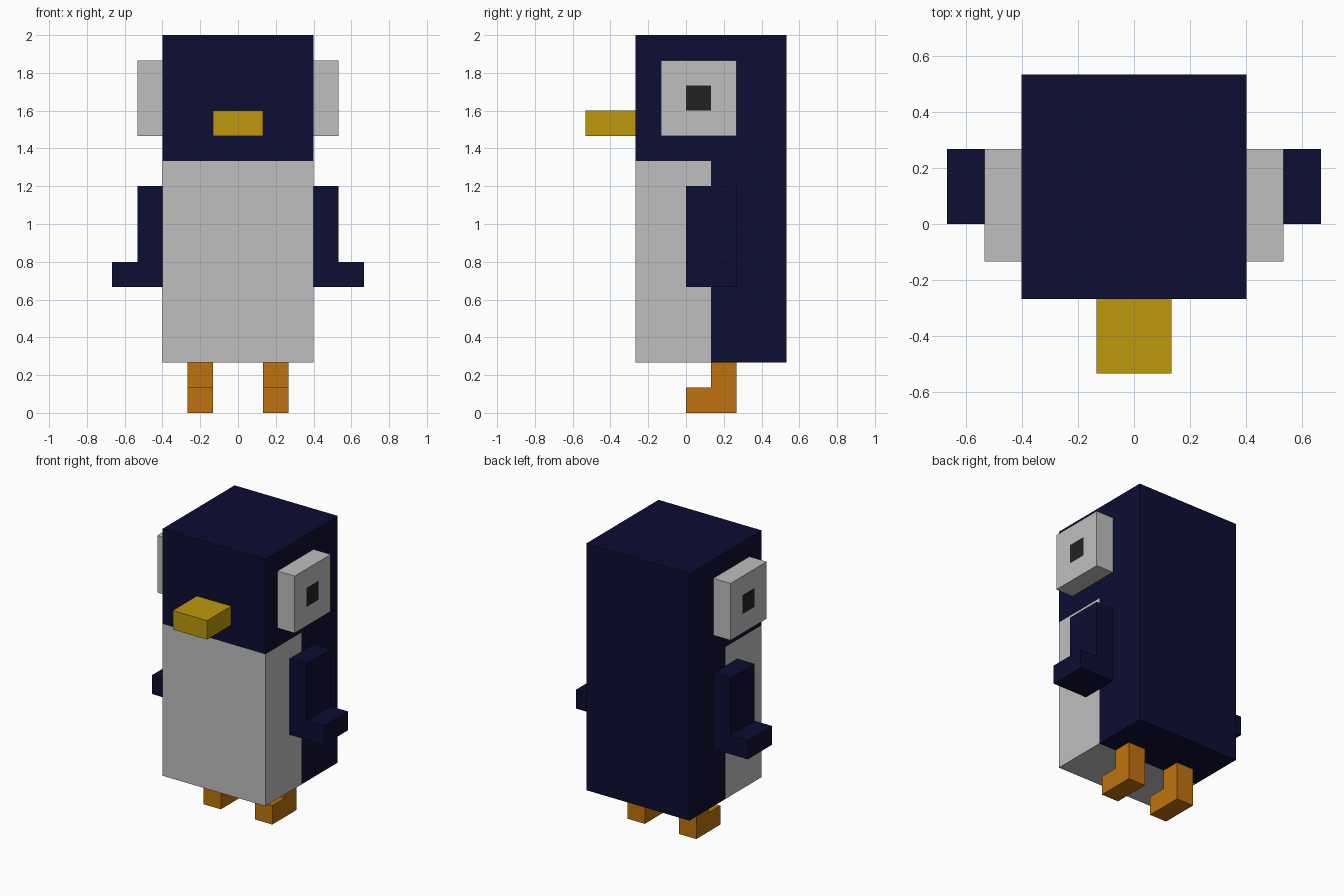
import bpy
import bmesh
from mathutils import Vector

cube = bpy.data.objects.get("Cube")
if cube:
    bpy.data.objects.remove(cube, do_unlink=True)

U = 2 / 15  # one block unit; all part sizes below are in blocks


def srgb(v):
    return v / 12.92 if v <= 0.04045 else ((v + 0.055) / 1.055) ** 2.4


def material(name, rgb):
    m = bpy.data.materials.new(name)
    m.use_nodes = True
    col = (*[srgb(c) for c in rgb], 1)
    m.diffuse_color = col
    m.node_tree.nodes["Principled BSDF"].inputs["Base Color"].default_value = col
    return m


navy = material("navy", (0.05, 0.05, 0.20))
white = material("soft_white", (0.75, 0.75, 0.75))
yellow = material("beak_yellow", (0.75, 0.60, 0.05))
orange = material("foot_orange", (0.75, 0.45, 0.05))
black = material("pupil_black", (0.135, 0.135, 0.135))


def prism(name, axis, profile, lo, hi, mats, cuts=(), rule=None, mirror=False):
    """Extrude a profile along an axis, cut it with planes, colour faces by a rule."""
    bm = bmesh.new()

    def point(a, b):
        return Vector((lo, a, b) if axis == "x" else (a, lo, b)) * U

    face = bm.faces.new([bm.verts.new(point(a, b)) for a, b in profile])
    ext = bmesh.ops.extrude_face_region(bm, geom=[face], use_keep_orig=True)
    step = Vector((hi - lo, 0, 0) if axis == "x" else (0, hi - lo, 0)) * U
    verts = [g for g in ext["geom"] if isinstance(g, bmesh.types.BMVert)]
    bmesh.ops.translate(bm, vec=step, verts=verts)
    for cut_axis, pos in cuts:
        normal = Vector([float(cut_axis == a) for a in "xyz"])
        bmesh.ops.bisect_plane(bm, geom=bm.verts[:] + bm.edges[:] + bm.faces[:],
                               plane_co=normal * pos * U, plane_no=normal)
    bmesh.ops.recalc_face_normals(bm, faces=bm.faces[:])
    if rule:
        for f in bm.faces:
            f.material_index = int(rule(f.calc_center_median() / U))
    mesh = bpy.data.meshes.new(name)
    bm.to_mesh(mesh)
    bm.free()
    for m in mats:
        mesh.materials.append(m)
    obj = bpy.data.objects.new(name, mesh)
    bpy.context.collection.objects.link(obj)
    if mirror:
        obj.modifiers.new("mirror", "MIRROR").use_axis[0] = True
    return obj


def rect(a0, b0, a1, b1):
    return [(a0, b0), (a1, b0), (a1, b1), (a0, b1)]


# Body: navy block with a white belly wrapping onto the sides and underside
prism("body", "x", rect(-2, 2, 4, 15), -3, 3, [navy, white],
      cuts=[("y", 1), ("z", 10)], rule=lambda c: c.y < 1 and c.z < 10)

# Beak
prism("beak", "x", rect(-2 + -2, 11, -2, 12), -1, 1, [yellow])

# Eyes: white slabs with the pupil cut into the outer face
prism("eyes", "x", rect(-1, 11, 2, 14), 3, 4, [white, black],
      cuts=[("y", 0), ("y", 1), ("z", 12), ("z", 13)],
      rule=lambda c: c.x > 3.9 and 0 < c.y < 1 and 12 < c.z < 13, mirror=True)

# Flippers: L shape with the tip kicking outwards
prism("flippers", "y", [(3, 5), (5, 5), (5, 6), (4, 6), (4, 9), (3, 9)],
      0, 2, [navy], mirror=True)

# Legs and feet: L shape with the toes pointing forwards
prism("feet", "x", [(0, 0), (2, 0), (2, 2), (1, 2), (1, 1), (0, 1)],
      1, 2, [orange], mirror=True)
